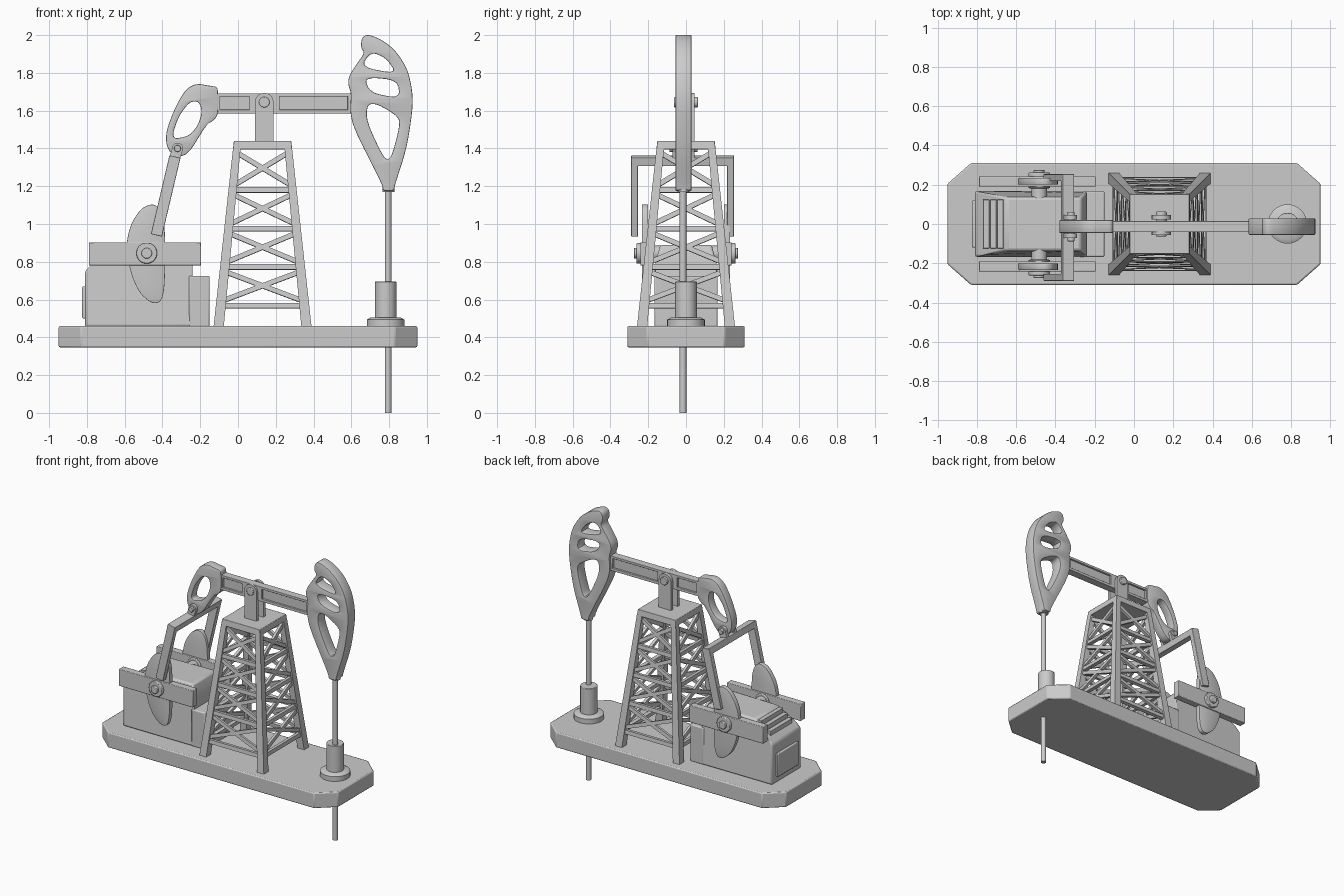
import bpy, bmesh, math
from mathutils import Vector, Matrix

if "Cube" in bpy.data.objects:
    bpy.data.objects.remove(bpy.data.objects["Cube"])

YC = -0.013  # centre plane of beam, head and rod


def finish(name, bm, bevel=0.0):
    bmesh.ops.recalc_face_normals(bm, faces=bm.faces)
    me = bpy.data.meshes.new(name)
    bm.to_mesh(me)
    bm.free()
    ob = bpy.data.objects.new(name, me)
    bpy.context.collection.objects.link(ob)
    if bevel:
        m = ob.modifiers.new("bevel", 'BEVEL')
        m.width, m.segments, m.limit_method = bevel, 2, 'ANGLE'
    bpy.ops.object.select_all(action='DESELECT')
    ob.select_set(True)
    bpy.context.view_layer.objects.active = ob
    bpy.ops.object.shade_smooth_by_angle(angle=math.radians(35))
    return ob


def add_loft(bm, r0, z0, r1, z1):
    """Hexahedron between two rectangles (x0, x1, y0, y1)."""
    rings = []
    for r, z in ((r0, z0), (r1, z1)):
        rings.append([bm.verts.new((r[i], r[j], z)) for i, j in ((0, 2), (1, 2), (1, 3), (0, 3))])
    a, b = rings
    bm.faces.new(a[::-1])
    bm.faces.new(b)
    for i in range(4):
        k = (i + 1) % 4
        bm.faces.new((a[i], a[k], b[k], b[i]))


def box(name, x0, x1, y0, y1, z0, z1, bevel=0.004):
    bm = bmesh.new()
    add_loft(bm, (x0, x1, y0, y1), z0, (x0, x1, y0, y1), z1)
    return finish(name, bm, bevel)


def add_strut(bm, p, q, normal, w, d):
    """Rectangular bar from p to q, w wide in the plane and d deep along normal."""
    p, q, n = Vector(p), Vector(q), Vector(normal).normalized()
    axis = (q - p).normalized()
    side = axis.cross(n).normalized()
    n = side.cross(axis)
    m = Matrix((side * w, n * d, axis * (q - p).length)).transposed().to_4x4()
    m.translation = (p + q) / 2
    bmesh.ops.create_cube(bm, size=1, matrix=m)


def cyl(name, c, r, depth, axis='Z', r2=None, seg=32, bevel=0.0):
    bm = bmesh.new()
    rot = Matrix.Rotation(math.pi / 2, 4, 'X') if axis == 'Y' else Matrix()
    bmesh.ops.create_cone(bm, cap_ends=True, segments=seg, radius1=r, radius2=r2 or r,
                          depth=depth, matrix=Matrix.Translation(c) @ rot)
    return finish(name, bm, bevel)


def rounded(pts, cuts):
    for _ in range(cuts):
        out = []
        for (ax, ay), (bx, by) in zip(pts, pts[1:] + pts[:1]):
            out += [(ax + (bx - ax) * t, ay + (by - ay) * t) for t in (0.22, 0.78)]
        pts = out
    return pts


def plate(name, loops, y, half, cuts=2, bev=0.005):
    """Front-view profile with holes, extruded along y."""
    cu = bpy.data.curves.new(name, 'CURVE')
    cu.dimensions, cu.fill_mode = '2D', 'BOTH'
    cu.extrude, cu.bevel_depth, cu.offset, cu.bevel_resolution = half - bev, bev, -bev, 1
    for pts in loops:
        pts = rounded(pts, cuts)
        s = cu.splines.new('POLY')
        s.points.add(len(pts) - 1)
        for p, (a, b) in zip(s.points, pts):
            p.co = (a, b, 0, 1)
        s.use_cyclic_u = True
    tmp = bpy.data.objects.new("tmp", cu)
    me = bpy.data.meshes.new_from_object(tmp)
    bm = bmesh.new()
    bm.from_mesh(me)
    bpy.data.objects.remove(tmp)
    bmesh.ops.remove_doubles(bm, verts=bm.verts, dist=1e-5)
    bm.transform(Matrix.Translation((0, y, 0)) @ Matrix.Rotation(math.pi / 2, 4, 'X'))
    return finish(name, bm)


def prism(name, pts, axis, depth, bevel=0.0):
    """Extrude a sharp polygon given as 3D points."""
    bm = bmesh.new()
    f = bm.faces.new([bm.verts.new(p) for p in pts])
    g = bmesh.ops.extrude_face_region(bm, geom=[f])
    bmesh.ops.translate(bm, vec=Vector(axis) * depth,
                        verts=[v for v in g['geom'] if isinstance(v, bmesh.types.BMVert)])
    return finish(name, bm, bevel)


# Base slab with clipped corners
corner = [(0.95, 0.205), (0.83, 0.311)]
outline = corner + [(-x, y) for x, y in corner[::-1]]
outline += [(-x, -y) for x, y in outline]
prism("base_slab", [(x, y, 0.347) for x, y in outline], (0, 0, 1), 0.112, 0.008)

# Lattice tower: legs, cap and cross bracing
TX, Z0, Z1 = 0.13, 0.455, 1.40
def half(z):
    return 0.259 - (z - 0.46) / 0.98 * 0.107
bm = bmesh.new()
for sx in (-1, 1):
    for sy in (-1, 1):
        rects = []
        for z, t in ((Z0, 0.054), (Z1, 0.04)):
            h = half(z)
            rects.append(sorted((TX + sx * h, TX + sx * (h - t))) + sorted((sy * h, sy * (h - t))))
        add_loft(bm, rects[0], Z0, rects[1], Z1)
finish("tower_legs", bm)
bm = bmesh.new()
a, b = half(1.395), half(1.44)
add_loft(bm, (TX - a, TX + a, -a, a), 1.395, (TX - b, TX + b, -b, b), 1.44)
finish("tower_cap", bm, 0.003)
bm = bmesh.new()
levels = [0.567, 0.772, 0.975, 1.18, 1.40]
for k in range(4):
    n = Vector((math.sin(k * math.pi / 2), -math.cos(k * math.pi / 2), 0)) + Vector((0, 0, 0.11))
    rot = Matrix.Rotation(k * math.pi / 2, 3, 'Z')
    def at(s, z):
        h = half(z) - 0.022
        return rot @ Vector((s * h, -h, z)) + Vector((TX, 0, 0))
    for i, z in enumerate(levels[:-1]):
        add_strut(bm, at(-1, z), at(1, z), n, 0.028, 0.026)
        for s in (-1, 1):
            add_strut(bm, at(-s, z + 0.022), at(s, levels[i + 1] - 0.022), n, 0.026, 0.02)
finish("tower_braces", bm)

# Saddle bearing
lug = [(0.09, 1.435), (0.188, 1.435)] + [
    (0.139 + 0.049 * math.cos(t * math.pi / 10), 1.645 + 0.049 * math.sin(t * math.pi / 10)) for t in range(11)]
for s in (-1, 1):
    y = YC + 0.008 + s * 0.039
    prism("saddle_lug", [(x, y - 0.011, z) for x, z in lug], (0, 1, 0), 0.022)
cyl("saddle_pin", (0.139, 0.0, 1.645), 0.028, 0.125, 'Y', bevel=0.004)

# Walking beam: I-section with solid centre and ends
for name, z0, z1 in (("beam_lower_flange", 1.585, 1.605), ("beam_upper_flange", 1.675, 1.692)):
    box(name, -0.13, 0.62, YC - 0.028, YC + 0.028, z0, z1, 0.002)
box("beam_web", -0.13, 0.62, YC - 0.014, YC + 0.014, 1.60, 1.68, 0)
for x0, x1 in ((-0.13, -0.095), (0.06, 0.22), (0.58, 0.62)):
    box("beam_block", x0, x1, YC - 0.028, YC + 0.028, 1.59, 1.688, 0.002)

# Horse head with three windows
plate("horse_head", [
    [(.685, 2.005), (.655, 1.985), (.650, 1.936), (.67, 1.905), (.631, 1.851), (.588, 1.785), (.582, 1.74),
     (.6, 1.69), (.592, 1.597), (.615, 1.50), (.766, 1.205), (.766, 1.175), (.826, 1.175), (.83, 1.205),
     (.892, 1.395), (.924, 1.597), (.924, 1.703), (.898, 1.82), (.835, 1.918), (.76, 1.977)],
    [(.705, 1.912), (.785, 1.878), (.84, 1.795), (.65, 1.832)],
    [(.668, 1.778), (.845, 1.762), (.857, 1.665), (.70, 1.695)],
    [(.685, 1.635), (.74, 1.635), (.855, 1.565), (.852, 1.50), (.81, 1.345), (.773, 1.345), (.68, 1.545)],
], YC, 0.042)

# Tail ring
plate("tail_ring", [
    [(-.105, 1.69), (-.11, 1.726), (-.15, 1.732), (-.219, 1.744), (-.276, 1.715), (-.333, 1.618), (-.381, 1.491),
     (-.38, 1.416), (-.348, 1.363), (-.268, 1.36), (-.166, 1.528), (-.135, 1.544), (-.105, 1.576)],
    [(-.256, 1.648), (-.205, 1.648), (-.19, 1.592), (-.212, 1.523), (-.256, 1.468), (-.335, 1.45),
     (-.345, 1.48), (-.314, 1.57)],
], YC, 0.033)

# Equalizer bar, fork and pitman arms
PY = -0.018
top, low = Vector((-0.333, 0, 1.36)), Vector((-0.432, 0, 0.94))
slope = (top - low).normalized()
bm = bmesh.new()
bar_c = top - slope * 0.026
add_strut(bm, bar_c + Vector((0, PY - 0.272, 0)), bar_c + Vector((0, PY + 0.272, 0)), slope, 0.06, 0.046)
finish("equalizer_bar", bm, 0.003)
for s in (-1, 1):
    bm = bmesh.new()
    off = Vector((0, PY + s * 0.254, 0))
    add_strut(bm, low + off, top - slope * 0.004 + off, (0, 1, 0), 0.06, 0.036)
    finish("pitman_arm", bm, 0.003)
    bm = bmesh.new()
    off = Vector((0, YC + s * 0.047, 0))
    add_strut(bm, bar_c + off, Vector((-0.32, 0, 1.40)) + off, (0, 1, 0), 0.056, 0.022)
    finish("fork_lug", bm)
    cyl("fork_eye", (-0.32, YC + s * 0.047, 1.40), 0.03, 0.022, 'Y')
cyl("fork_pin", (-0.32, YC, 1.40), 0.018, 0.15, 'Y', bevel=0.003)

# Cranks with counterweights on both sides
lobe = [(-.595, .875), (-.57, .997), (-.512, 1.085), (-.451, 1.108), (-.410, 1.08), (-.386, .997), (-.386, .68),
        (-.405, .587), (-.456, .578), (-.523, .635), (-.566, .732)]
for s in (-1, 1):
    plate("crank_lobe", [lobe], s * 0.217, 0.017, 3, 0.003)
    box("counterweight_bar", -0.79, -0.195, s * 0.216 - 0.026, s * 0.216 + 0.026, 0.78, 0.903)
    cyl("crank_hub", (-0.483, s * 0.222, 0.845), 0.055, 0.08, 'Y', bevel=0.005)
    cyl("crank_bolt", (-0.483, s * 0.245, 0.845), 0.028, 0.062, 'Y', bevel=0.004)
cyl("crank_shaft", (-0.483, 0, 0.845), 0.04, 0.40, 'Y')

# Engine housing, narrowed towards its roof
side = [(-.81, .455), (-.81, .75), (-.775, .785), (-.65, .885), (-.27, .89), (-.24, .80), (-.24, .455)]
housing = prism("engine_housing", [(x, -0.168, z) for x, z in side], (0, 1, 0), 0.336, 0.012)
for v in housing.data.vertices:
    if v.co.z > 0.84:
        v.co.y *= 0.8
box("gearbox", -0.26, -0.15, -0.168, 0.168, 0.455, 0.725, 0.008)
box("end_panel", -0.825, -0.79, -0.12, 0.12, 0.50, 0.67, 0.006)
for i in range(3):
    x = -0.755 + i * 0.036
    z = 0.785 + (x + 0.775) * 0.8
    box("roof_vent", x - 0.014, x + 0.018, -0.125, 0.125, z - 0.02, z + 0.02, 0.003)

# Well head and polished rod
cyl("well_flange", (0.782, 0, 0.474), 0.1, 0.04)
cyl("well_flange_taper", (0.782, 0, 0.499), 0.1, 0.012, r2=0.08)
cyl("well_pipe", (0.782, 0, 0.59), 0.057, 0.21, bevel=0.003)
cyl("polished_rod", (0.795, YC - 0.003, 0.6), 0.018, 1.2)
cyl("rod_clamp", (0.796, YC, 1.18), 0.032, 0.022)
